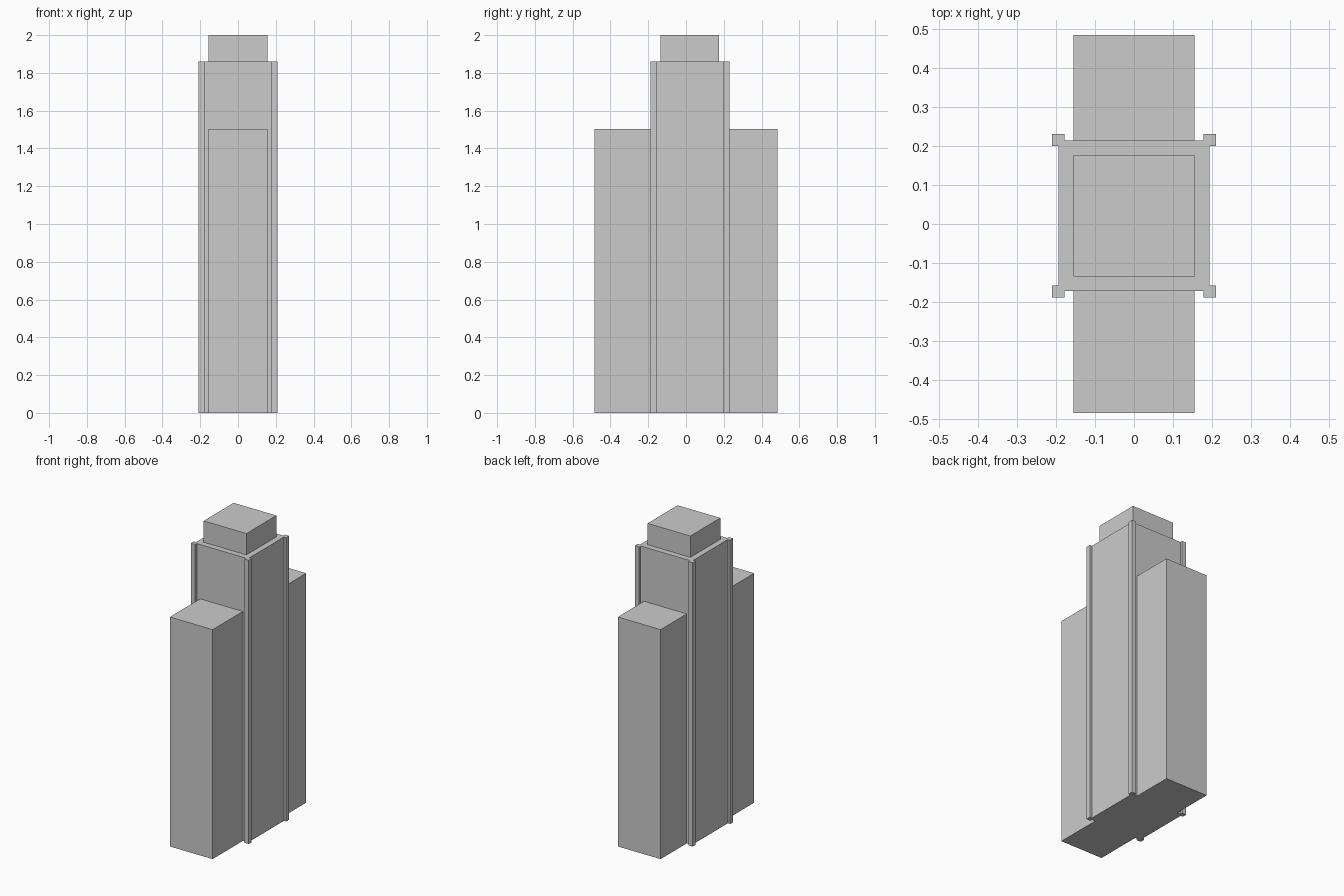
import bpy

if "Cube" in bpy.data.objects:
    bpy.data.objects.remove(bpy.data.objects["Cube"])

CY = 0.021  # tower centre is slightly behind the middle of the slab


def box(name, x0, x1, y0, y1, z0, z1):
    """Axis-aligned box from its limits."""
    bpy.ops.mesh.primitive_cube_add(size=1)
    ob = bpy.context.object
    ob.name = name
    centre = ((x0 + x1) / 2, (y0 + y1) / 2, (z0 + z1) / 2)
    size = (x1 - x0, y1 - y0, z1 - z0)
    for v in ob.data.vertices:
        v.co = [c + p * s for c, p, s in zip(centre, v.co, size)]
    return ob


# Central tower shaft
H = 0.193
TOP = 1.86
box("tower_core", -H, H, CY - H, CY + H, 0, TOP)

# Roof block
R = 0.155
box("roof_block", -R, R, CY - R, CY + R, TOP, 2.0)

# Lower wings in front and behind
box("front_wing", -R, R, -0.484, CY - H, 0, 1.504)
box("back_wing", -R, R, CY + H, 0.484, 0, 1.504)

# Thin square posts on the four tower corners
C, P = 0.194, 0.0155
for sx, side in ((-1, "left"), (1, "right")):
    for sy, end in ((-1, "front"), (1, "back")):
        x, y = sx * C, CY + sy * C
        box(f"{end}_{side}_corner_post", x - P, x + P, y - P, y + P, 0, TOP)
